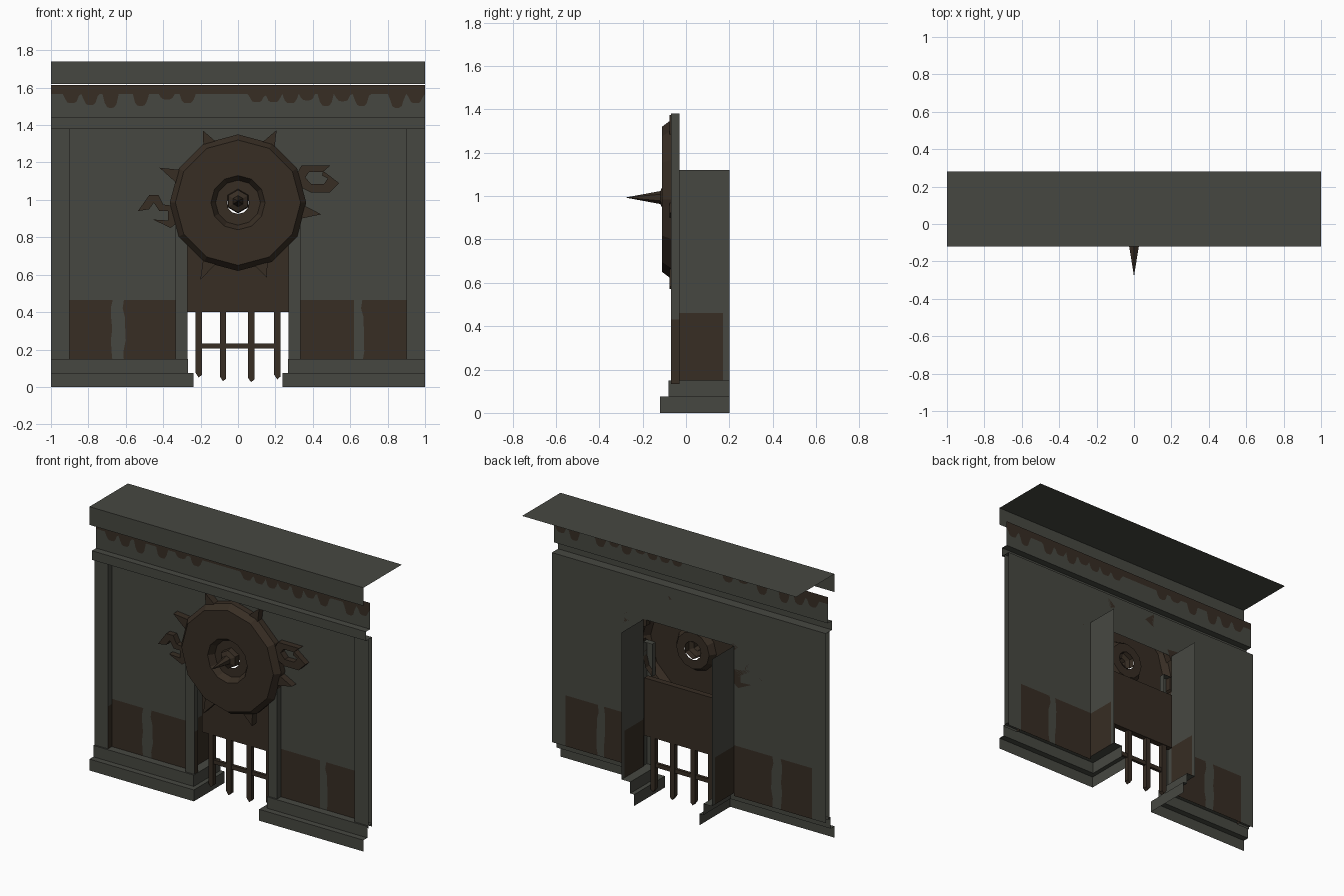
import bpy, bmesh, math, random

if "Cube" in bpy.data.objects:
    bpy.data.objects.remove(bpy.data.objects["Cube"])

random.seed(4)
GREY, RUST = 0, 1


def material(name, rgb):
    m = bpy.data.materials.new(name)
    m.diffuse_color = (*rgb, 1)
    m.use_nodes = True
    m.node_tree.nodes["Principled BSDF"].inputs["Base Color"].default_value = m.diffuse_color
    return m


MATS = [material("grey_stone", (0.062, 0.064, 0.053)),
        material("rusty_brown", (0.038, 0.026, 0.017))]


def build(name, faces):
    """Make an object from (colour, points) faces, welding shared corners."""
    bm = bmesh.new()
    for colour, pts in faces:
        f = bm.faces.new([bm.verts.new(p) for p in pts])
        f.material_index = colour
    bmesh.ops.remove_doubles(bm, verts=bm.verts, dist=0.0001)
    me = bpy.data.meshes.new(name)
    bm.to_mesh(me)
    bm.free()
    for m in MATS:
        me.materials.append(m)
    ob = bpy.data.objects.new(name, me)
    bpy.context.collection.objects.link(ob)
    return ob


def front(x0, x1, z0, z1, y, colour=GREY):
    return colour, [(x0, y, z0), (x1, y, z0), (x1, y, z1), (x0, y, z1)]


def side(x, y0, y1, z0, z1, sign, colour=GREY):
    """Upright face across x; sign gives the direction it faces."""
    pts = [(x, y0, z0), (x, y1, z0), (x, y1, z1), (x, y0, z1)]
    return colour, pts if sign > 0 else pts[::-1]


def level(x0, x1, y0, y1, z, sign=1, colour=GREY):
    pts = [(x0, y0, z), (x1, y0, z), (x1, y1, z), (x0, y1, z)]
    return colour, pts if sign > 0 else pts[::-1]


def prism(name, outline, y0, y1, colour=RUST):
    """Flat outline in x,z (counter-clockwise from the front) given thickness."""
    faces = [(colour, [(x, y0, z) for x, z in outline]),
             (colour, [(x, y1, z) for x, z in reversed(outline)])]
    for (xa, za), (xb, zb) in zip(outline, outline[1:] + outline[:1]):
        faces.append((colour, [(xa, y0, za), (xa, y1, za), (xb, y1, zb), (xb, y0, zb)]))
    return build(name, faces)


def rect(x0, x1, z0, z1):
    return [(x0, z0), (x1, z0), (x1, z1), (x0, z1)]


def lathe(name, profile, sides, cz):
    """Turn (radius, y) points about the front-to-back axis at height cz."""
    faces = []
    for (ra, ya), (rb, yb) in zip(profile, profile[1:]):
        for i in range(sides):
            a, b = (math.tau * k / sides for k in (i, i + 1))
            p = [(r * math.sin(t), y, cz + r * math.cos(t))
                 for r, y, t in ((ra, ya, a), (ra, ya, b), (rb, yb, b), (rb, yb, a))]
            if rb == 0:
                p = p[:3]
            faces.append((RUST, p))
    return build(name, faces)


# main wall: sheet with a door opening and stained lower panels
WALL, DOOR = -0.03, 0.33
xs = [-1, -0.9, -0.67, -0.61, -DOOR, DOOR, 0.62, 0.665, 0.9, 1]
stained = {1, 3, 5, 7}
zs = [0.13, 0.19, 0.25, 0.31, 0.37, 0.42, 0.465, 1.12, 1.38]
jit = {(i, j): random.uniform(-0.012, 0.012)
       for i in (2, 3, 6, 7) for j in range(1, 6)}
faces = []
for i in range(9):
    for j in range(8):
        if i == 4 and zs[j] < 1.12:
            continue
        c = RUST if i in stained and zs[j + 1] < 0.5 else GREY
        faces.append((c, [(xs[a] + jit.get((a, b), 0), WALL, zs[b])
                          for a, b in ((i, j), (i + 1, j), (i + 1, j + 1), (i, j + 1))]))
stained_right = [front(DOOR, 0.62, 0.15, 0.465, WALL - 0.002, RUST)]
build("wall", [f for f in faces])
build("wall_stain", stained_right)

# parts repeated left and right of the doorway
for s, tag in ((1, "right"), (-1, "left")):
    # stepped plinth that turns the corner into the doorway
    def path(x, y, z):
        return [(s, y, z), (s * x, y, z), (s * x, 0.2, z)]
    rows = [path(0.238, -0.12, 0), path(0.238, -0.12, 0.075), path(0.267, -0.08, 0.075),
            path(0.267, -0.08, 0.15), path(DOOR, WALL, 0.15)]
    faces = []
    for lo, hi in zip(rows, rows[1:]):
        for k in (0, 1):
            p = [lo[k], lo[k + 1], hi[k + 1], hi[k]]
            faces.append((GREY, p[::-1] if s > 0 else p))
    build("plinth_" + tag, faces)

    # doorway side walls, stained low down
    build("jamb_" + tag, [
        side(s * DOOR, WALL, 0.17, 0.15, 0.46, -s, RUST),
        side(s * DOOR, 0.17, 0.2, 0.15, 0.46, -s),
        side(s * DOOR, WALL, 0.2, 0.46, 1.12, -s)])

    # door post
    a, b = sorted((s * 0.27, s * 0.335))
    build("door_post_" + tag, [
        front(a, b, 0.15, 0.97, -0.07), level(a, b, -0.07, WALL, 0.97),
        side(s * 0.335, -0.07, WALL, 0.15, 0.97, s),
        side(s * 0.27, -0.07, WALL, 0.15, 0.43, -s, RUST),
        side(s * 0.27, -0.07, WALL, 0.43, 0.97, -s)])

    # corner pilaster
    a, b = sorted((s * 0.9, s * 1.0))
    build("corner_pilaster_" + tag, [
        front(a, b, 0.134, 1.38, -0.07),
        side(s * 0.9, -0.07, WALL, 0.134, 0.43, -s, RUST),
        side(s * 0.9, -0.07, WALL, 0.43, 1.38, -s)])

# cornice moulding
build("cornice", [level(-1, 1, -0.095, WALL, 1.38, -1),
                  front(-1, 1, 1.38, 1.44, -0.095),
                  level(-1, 1, -0.095, -0.05, 1.44)])

# frieze with rusty drips along its top
drips = [(-.89, .05), (-.79, .06), (-.68, .075), (-.52, .065), (-.38, .03), (-.27, .05),
         (.1, .045), (.19, .045), (.28, .05), (.37, .035), (.47, .065), (.56, .04),
         (.66, .065), (.85, .075), (.95, .05)]


def drip_z(x):
    d = max(w * max(0, 1 - ((x - c) / 0.042) ** 4) for c, w in drips)
    return 1.567 - d


faces = []
N = 160
for i in range(N):
    x0, x1 = -1 + 2 * i / N, -1 + 2 * (i + 1) / N
    z0, z1 = drip_z(x0), drip_z(x1)
    y = -0.05
    faces.append((GREY, [(x0, y, 1.44), (x1, y, 1.44), (x1, y, z1), (x0, y, z0)]))
    faces.append((RUST, [(x0, y, z0), (x1, y, z1), (x1, y, 1.613), (x0, y, 1.613)]))
build("frieze", faces)

# roof slab and its front fascia
build("roof", [level(-1, 1, -0.12, 0.28, 1.74), front(-1, 1, 1.62, 1.74, -0.12)])

# door panel and hanging grille
prism("door_panel", rect(-0.27, 0.27, 0.4, 0.78), 0.01, 0.05)
for x, low in ((-0.21, 0.05), (-0.08, 0.03), (0.07, 0.025), (0.21, 0.04)):
    prism("grille_bar", [(x - 0.017, low + 0.025), (x, low), (x + 0.017, low + 0.015),
                         (x + 0.017, 0.41), (x - 0.017, 0.41)], 0.015, 0.045)
prism("grille_crossbar", rect(-0.2, 0.2, 0.205, 0.232), 0.02, 0.04)

# twelve-sided disc with sunken hub, and the spike in its centre
CZ = 0.985
lathe("disc", [(0.365, WALL), (0.365, -0.07), (0.335, -0.11), (0.145, -0.11),
               (0.12, -0.07), (0.06, -0.07)], 12, CZ)
lathe("hub", [(0.065, -0.07), (0.06, -0.105), (0.03, -0.118), (0.0, -0.28)], 6, 0.993)

# small thorns round the rim: angle clockwise from the top, and reach
for deg, reach in ((-26, 0.43), (28, 0.44), (-66, 0.46), (98, 0.45), (206, 0.46), (159, 0.43)):
    t, h = math.radians(deg), 0.11
    prism("rim_thorn", [(r * math.sin(a), CZ + r * math.cos(a))
                        for r, a in ((0.345, t + h), (reach, t), (0.345, t - h))],
          -0.075, WALL)

# forked claws on either side of the rim
prism("claw_left", [(-0.32, 0.965), (-0.4, 0.975), (-0.425, 1.025), (-0.475, 1.025),
                    (-0.535, 0.94), (-0.475, 0.95), (-0.45, 0.985), (-0.42, 0.94),
                    (-0.375, 0.94), (-0.375, 0.89), (-0.455, 0.895), (-0.36, 0.85),
                    (-0.32, 0.88)], -0.07, WALL)
prism("claw_right", [(0.31, 1.08), (0.39, 1.04), (0.49, 1.04), (0.54, 1.09), (0.455, 1.155),
                     (0.45, 1.13), (0.48, 1.115), (0.46, 1.085), (0.39, 1.085),
                     (0.36, 1.12), (0.38, 1.15), (0.455, 1.15), (0.495, 1.185),
                     (0.34, 1.185), (0.31, 1.13)], -0.07, WALL)
